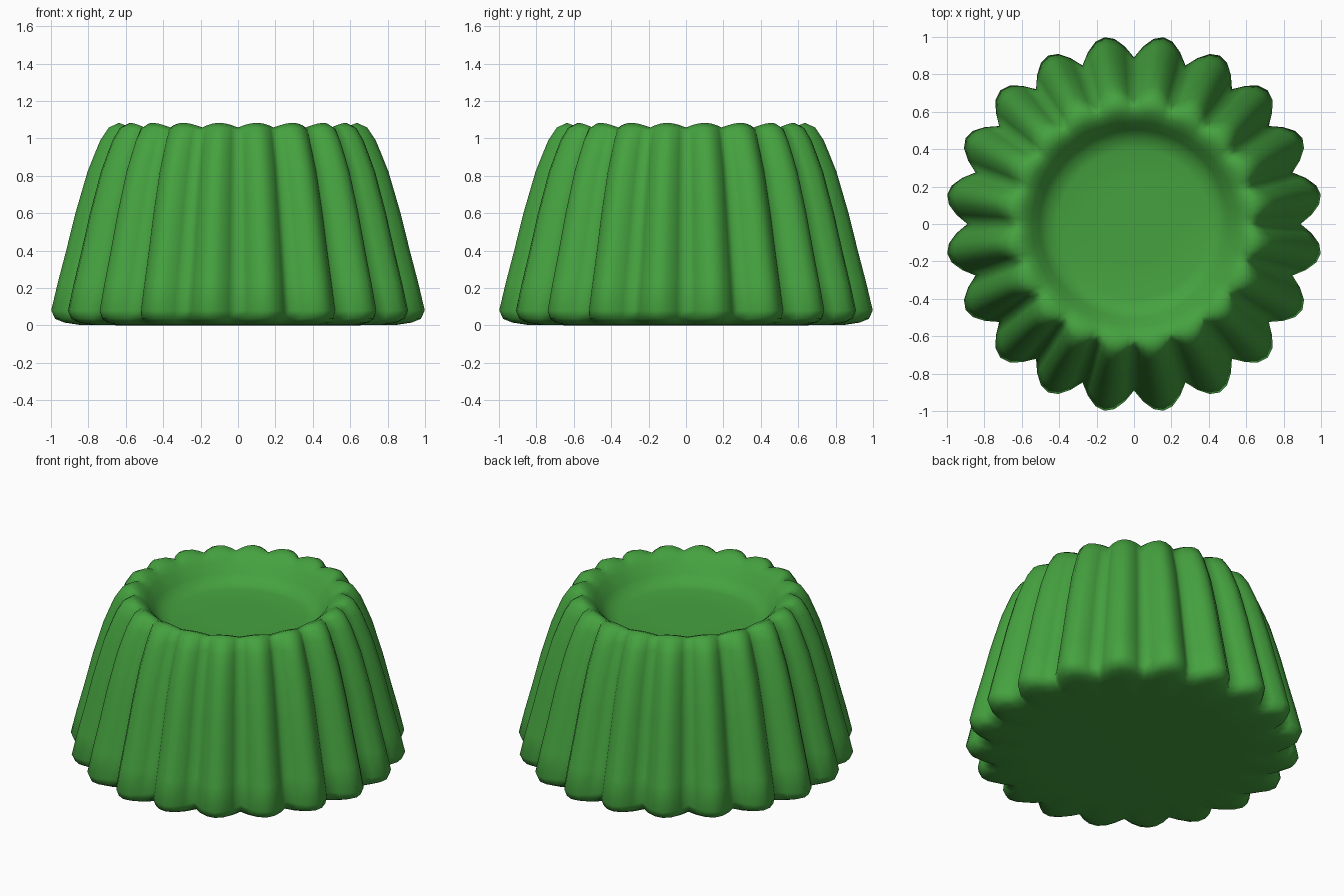
import bpy, bmesh, math

if "Cube" in bpy.data.objects:
    bpy.data.objects.remove(bpy.data.objects["Cube"])

LOBES, SEG = 20, 6
N = LOBES * SEG

# profile rings: lobe radius, flute depth, lobe height, drop of height in the valleys
RINGS = [
    (0.60, 0.00, 0.00, 0.0),
    (0.86, 0.05, 0.003, 0.0),
    (0.94, 0.09, 0.015, 0.0),
    (0.99, 0.11, 0.035, 0.0),
    (1.011, 0.12, 0.08, 0.0),
    (0.975, 0.118, 0.23, 0.0),
    (0.93, 0.112, 0.40, 0.0),
    (0.88, 0.105, 0.60, 0.0),
    (0.815, 0.095, 0.82, 0.0),
    (0.775, 0.09, 0.92, 0.0),
    (0.745, 0.085, 0.99, 0.005),
    (0.70, 0.06, 1.057, 0.015),
    (0.645, 0.03, 1.083, 0.025),
    (0.59, 0.01, 1.06, 0.015),
    (0.545, 0.00, 1.02, 0.0),
    (0.505, 0.00, 0.96, 0.0),
    (0.46, 0.00, 0.915, 0.0),
    (0.40, 0.00, 0.90, 0.0),
    (0.20, 0.00, 0.90, 0.0),
]

# fluted jelly body with a dished top
bm = bmesh.new()
rings = []
for radius, depth, z, drop in RINGS:
    ring = []
    for i in range(N):
        a = 2 * math.pi * i / N
        valley = 1 - abs(math.sin(a * LOBES / 2))
        r = radius - depth * valley
        ring.append(bm.verts.new((r * math.cos(a), r * math.sin(a), z - drop * valley)))
    rings.append(ring)
for low, high in zip(rings, rings[1:]):
    for i in range(N):
        j = (i + 1) % N
        bm.faces.new((low[i], low[j], high[j], high[i]))
bm.faces.new(rings[0][::-1])
bm.faces.new(rings[-1])
for f in bm.faces:
    f.smooth = True
mesh = bpy.data.meshes.new("jelly_body")
bm.to_mesh(mesh)
bm.free()
body = bpy.data.objects.new("jelly_body", mesh)
bpy.context.collection.objects.link(body)

# green jelly colour
green = bpy.data.materials.new("green_jelly")
green.diffuse_color = (0.06, 0.36, 0.05, 1)
green.use_nodes = True
green.node_tree.nodes["Principled BSDF"].inputs["Base Color"].default_value = green.diffuse_color
mesh.materials.append(green)
